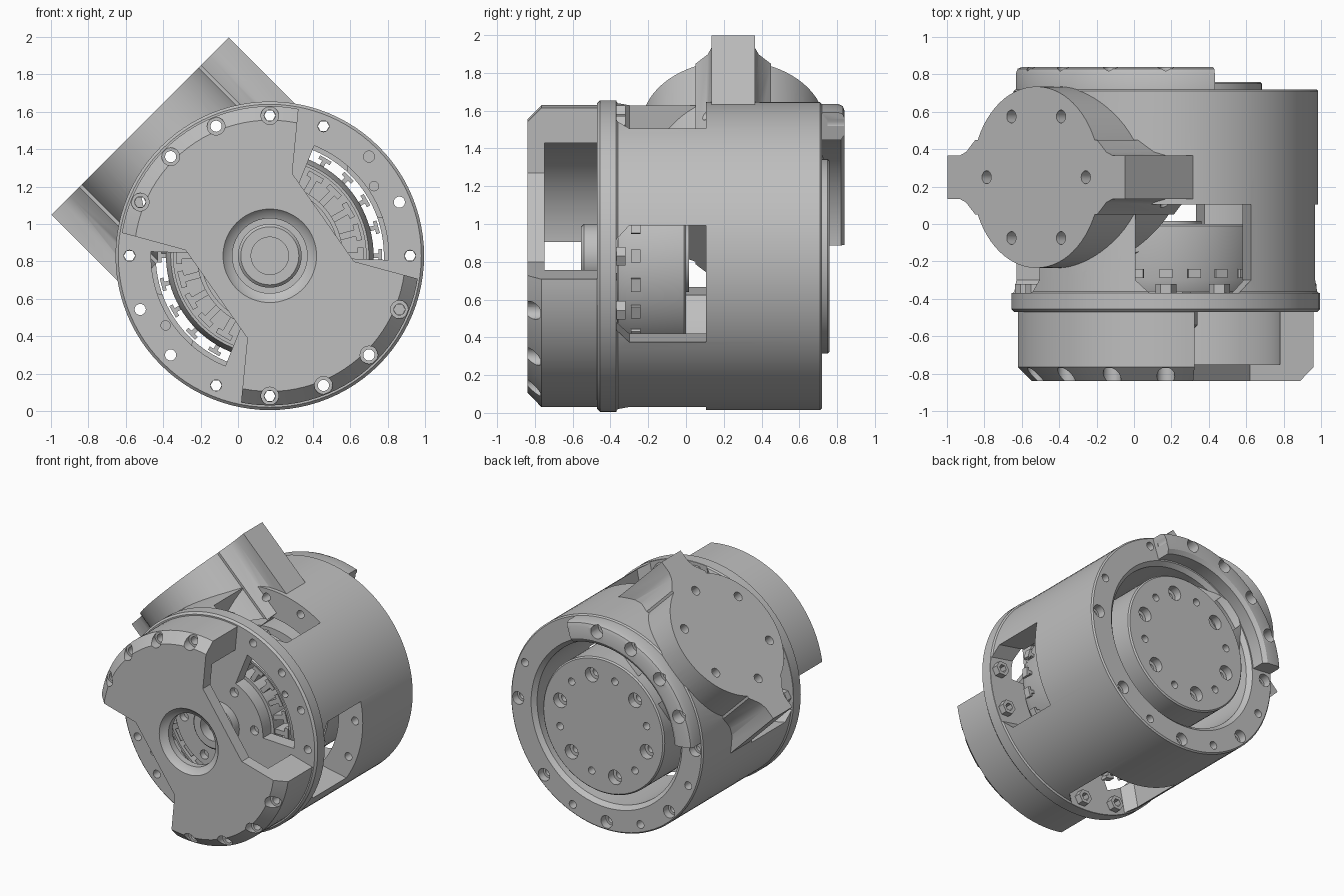
import bpy, bmesh
from math import sin, cos, pi, radians
from mathutils import Matrix, Vector

cube = bpy.data.objects.get("Cube")
if cube:
    bpy.data.objects.remove(cube)

grey = bpy.data.materials.new("machined grey")
grey.use_nodes = True
COLOUR = (0.52, 0.52, 0.52, 1)
grey.diffuse_color = COLOUR
grey.node_tree.nodes["Principled BSDF"].inputs["Base Color"].default_value = COLOUR

# Frames: the drum axis runs along y, the mount boss points up and to the right side
DRUM = Matrix(((1, 0, 0, 0.17), (0, 0, 1, 0), (0, 1, 0, 0.83), (0, 0, 0, 1)))
BOSS = Matrix.Translation((0.17, 0.25, 0.83)) @ Matrix.Rotation(radians(-45), 4, 'Y')


def finish(name, bm):
    bmesh.ops.remove_doubles(bm, verts=bm.verts, dist=1e-5)
    bmesh.ops.recalc_face_normals(bm, faces=bm.faces)
    mesh = bpy.data.meshes.new(name)
    bm.to_mesh(mesh)
    bm.free()
    mesh.materials.append(grey)
    obj = bpy.data.objects.new(name, mesh)
    bpy.context.scene.collection.objects.link(obj)
    return obj


def add_lathe(bm, profile, frame=DRUM, seg=96, at=(0, 0), sweep=None):
    """Revolve a closed (radius, depth) profile, fully or over an angle range."""
    a0, a1 = sweep or (0, 360)
    count = seg + 1 if sweep else seg
    rings = []
    for i in range(count):
        a = radians(a0 + (a1 - a0) * i / seg)
        rings.append([bm.verts.new(frame @ Vector((at[0] + r * cos(a), at[1] + r * sin(a), d)))
                      for r, d in profile])
    n = len(profile)
    for i in range(seg):
        p, q = rings[i], rings[(i + 1) % count]
        for j in range(n):
            k = (j + 1) % n
            if profile[j][0] or profile[k][0]:
                bm.faces.new((p[j], p[k], q[k], q[j]))
    if sweep:
        bm.faces.new(rings[0])
        bm.faces.new(rings[-1])


def add_prism(bm, points, d0, d1, frame=DRUM):
    low = [bm.verts.new(frame @ Vector((x, y, d0))) for x, y in points]
    high = [bm.verts.new(frame @ Vector((x, y, d1))) for x, y in points]
    bm.faces.new(low)
    bm.faces.new(high)
    for i in range(len(points)):
        j = (i + 1) % len(points)
        bm.faces.new((low[i], low[j], high[j], high[i]))


def build(name, adder, *calls, **options):
    bm = bmesh.new()
    for args in calls:
        adder(bm, *args, **options)
    return finish(name, bm)


def rod(r, d0, d1):
    return [(0, d0), (r, d0), (r, d1), (0, d1)]


def ring(n, r, start=0):
    return [(r * cos(radians(start) + 2 * pi * i / n), r * sin(radians(start) + 2 * pi * i / n))
            for i in range(n)]


def holes(spots, profile, frame=DRUM):
    bm = bmesh.new()
    for s in spots:
        add_lathe(bm, profile, frame, 16, s)
    return finish("hole_cutter", bm)


def combine(obj, other, operation='DIFFERENCE'):
    mod = obj.modifiers.new("cut", 'BOOLEAN')
    mod.operation, mod.solver, mod.object = operation, 'EXACT', other
    bpy.context.view_layer.objects.active = obj
    bpy.ops.object.modifier_apply(modifier=mod.name)
    bpy.data.objects.remove(other)


SCREWS = ring(16, 0.75)

# Drum housing with four side windows
housing = build("drum_housing", add_lathe, [[(0, -.47), (.81, -.47), (.825, -.455), (.825, -.37),
                (.815, -.36), (.815, .71), (.805, .72), (0, .72)]])
bm = bmesh.new()
outline = [(-.315, .105), (.315, .105), (.315, -.3), (.245, -.368), (-.245, -.368), (-.315, -.3)]
for k in range(4):
    turn = DRUM @ Matrix.Rotation(radians(-11.25 + 90 * k), 4, 'Z')
    # Outline lies in the tangent/depth plane and runs outward along the radius
    radial = turn @ Matrix(((0, 0, 1, 0), (1, 0, 0, 0), (0, 1, 0, 0), (0, 0, 0, 1)))
    add_prism(bm, outline, .5, .95, radial)
combine(housing, finish("window_cutter", bm))

# Mount boss and its cross tab
boss = build("mount_boss", add_lathe, [rod(.485, .4, .98), BOSS, 72])
half = [(.67, .115), (.58, .115), (.53, .135), (.46, .2)]
tab = half + [(-x, y) for x, y in reversed(half)]
tab += [(-x, -y) for x, y in tab]
combine(boss, build("mount_tab", add_prism, [tab, .4, .98, BOSS]), 'UNION')
combine(housing, boss, 'UNION')

# Bore, screw holes and mount holes
combine(housing, build("bore_cutter", add_lathe, [[(0, -.37), (.61, -.37), (.61, .69), (.65, .73),
                       (.65, 1), (0, 1)]]))
step = [(0, -.6), (.03, -.6), (.03, .66), (.048, .66), (.048, .9), (0, .9)]
combine(housing, holes(SCREWS[::2], step))
combine(housing, holes(SCREWS[1::2], rod(.03, -.6, .9)))
combine(housing, holes(ring(6, .375), rod(.035, .86, 1.1), BOSS))

# Curved openings and small bolt holes in the front bulkhead
band = [(.37, -.6), (.635, -.6), (.635, -.3), (.37, -.3)]
for a in (-2, 178):
    combine(housing, build("slot_cutter", add_lathe, [band, DRUM, 24, (0, 0), (a, a + 70)]))
combine(housing, holes(ring(6, .3, 5), rod(.035, -.6, -.42)))
combine(housing, holes(ring(4, .67, 33.75), rod(.025, -.6, -.42)))

# Front cover: hollow disc, open on two opposite sides
cover = build("front_cover", add_lathe, [[(.25, -.84), (.725, -.84), (.8, -.765), (.8, -.47),
              (.615, -.47), (.615, -.75), (.2, -.75), (.2, -.8), (.23, -.815)]])
notch = [(.12, .44), (.155, .8), (.17, 1), (1, 1), (1, -.17), (.8, -.125), (.45, -.03)]
for s in (1, -1):
    combine(cover, build("notch_cutter", add_prism, [[(s * x, s * y) for x, y in notch], -1, -.3]))
combine(cover, holes(SCREWS, [(0, -1), (.048, -1), (.048, -.77), (.03, -.77), (.03, -.3), (0, -.3)]))

# Bearing rings behind the cover opening
build("bearing_ring", add_lathe, [[(.1, -.47), (.17, -.47), (.17, -.54), (.155, -.555), (.1, -.555)]])

# Motor with grooved front, stator teeth and rim lugs
build("motor", add_lathe, [[(0, -.365), (.39, -.365), (.39, -.2), (.515, -.2), (.515, -.36),
      (.53, -.36), (.555, -.3), (.555, -.01), (.545, 0), (.19, 0), (.19, .015), (0, .015)]])
bm = bmesh.new()
for i in range(24):
    spin = DRUM @ Matrix.Rotation(2 * pi * i / 24, 4, 'Z')
    tooth = [(.38, -.018), (.47, -.018), (.47, -.045), (.5, -.045)]
    add_prism(bm, tooth + [(x, -y) for x, y in reversed(tooth)], -.35, -.19, spin)
    lug = [(.54, -.012), (.58, -.012), (.58, -.035), (.6, -.035)]
    add_prism(bm, lug + [(x, -y) for x, y in reversed(lug)], -.29, -.24, spin)
finish("stator_teeth", bm)

# Nuts seen through the windows
bm = bmesh.new()
for i, spot in enumerate(SCREWS):
    if i % 4 in (0, 3):
        add_lathe(bm, [(.03, -.372), (.056, -.372), (.056, -.32), (.03, -.32)], DRUM, 6, spot)
finish("nuts", bm)

# Output drum at the back with its bolt circle
output = build("output_drum", add_lathe, [[(0, .12), (.515, .12), (.515, .75), (.505, .76), (0, .76)]])
combine(output, holes(ring(6, .38, 15), [(0, .6), (.03, .6), (.03, .7), (.055, .7), (.055, .9), (0, .9)]))
combine(output, holes(ring(6, .38, 45), rod(.028, .64, .9)))

# Raised arc guard on the back rim
guard = build("rear_arc_guard", add_lathe, [[(.65, .71), (.805, .71), (.805, .805), (.795, .83),
              (.77, .84), (.68, .84), (.65, .82)], DRUM, 40, (0, 0), (71, 175)])
combine(guard, holes(SCREWS, [(0, .5), (.03, .5), (.03, .75), (.05, .75), (.05, .9), (0, .9)]))

# Smooth round surfaces, crisp edges
for obj in bpy.context.scene.objects:
    obj.select_set(obj.type == 'MESH' and grey.name in obj.data.materials)
bpy.context.view_layer.objects.active = housing
bpy.ops.object.shade_smooth_by_angle(angle=radians(28))
